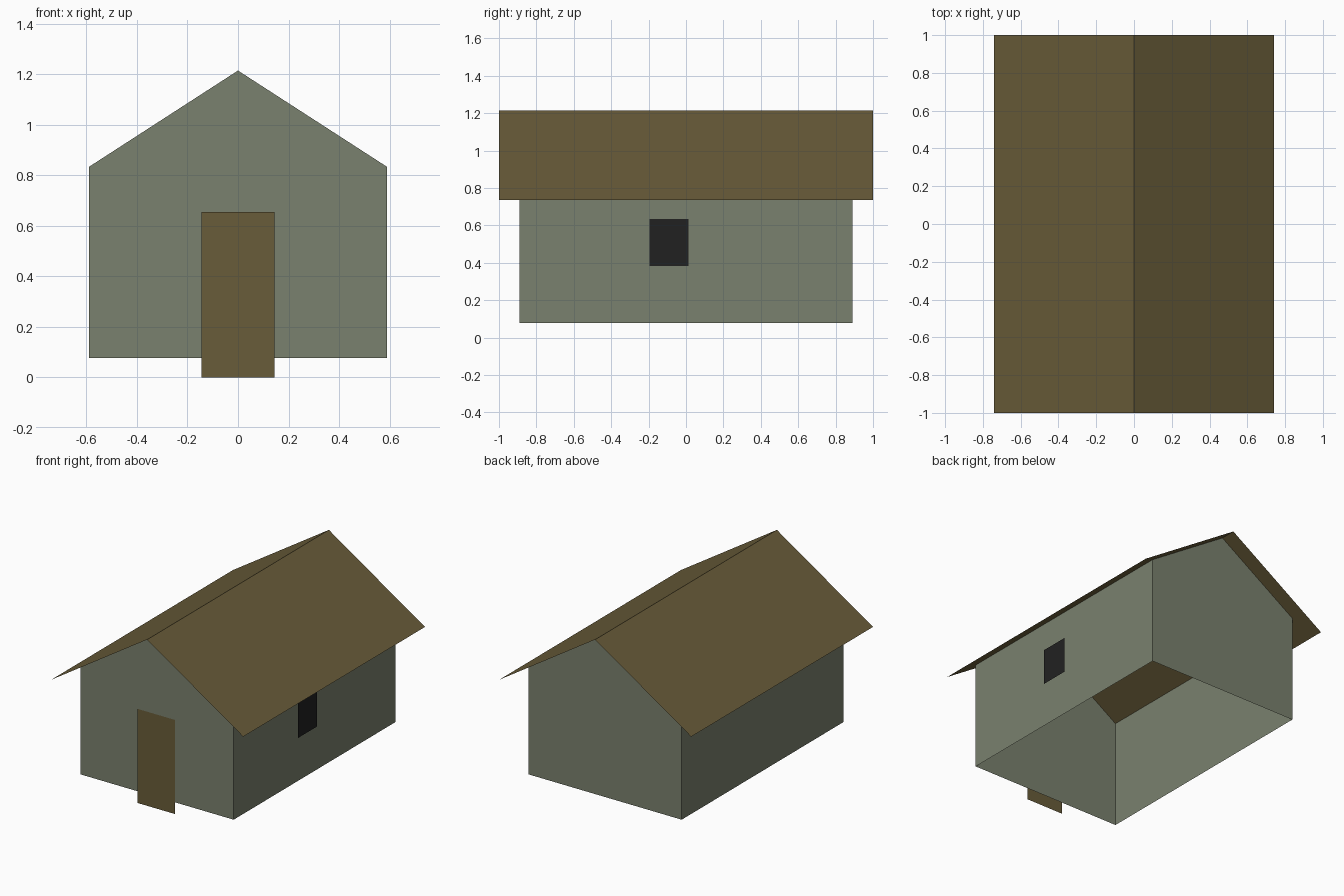
import bpy

cube = bpy.data.objects.get("Cube")
if cube:
    bpy.data.objects.remove(cube, do_unlink=True)

HALF_W, HALF_L, BASE = 0.59, 0.89, 0.077        # walls
ROOF_W, ROOF_L = 0.74, 1.0                      # roof overhang
RIDGE, EAVE = 1.215, 0.737
GAP = 0.008                                     # door and window stand-off


def material(name, colour):
    mat = bpy.data.materials.new(name)
    mat.use_nodes = True
    mat.diffuse_color = (*colour, 1)
    bsdf = next(n for n in mat.node_tree.nodes if n.type == 'BSDF_PRINCIPLED')
    bsdf.inputs["Base Color"].default_value = (*colour, 1)
    return mat


def add_mesh(name, verts, faces, mat):
    mesh = bpy.data.meshes.new(name)
    mesh.from_pydata(verts, [], faces)
    mesh.materials.append(mat)
    obj = bpy.data.objects.new(name, mesh)
    bpy.context.collection.objects.link(obj)
    return obj


wall_green = material("grey_green", (0.195, 0.220, 0.156))
wood_brown = material("brown", (0.141, 0.107, 0.041))
window_black = material("near_black", (0.0152, 0.0152, 0.0152))

# Walls: a gable outline at each end joined by two side walls, open below
wall_top = RIDGE - (RIDGE - EAVE) * HALF_W / ROOF_W
gable = [(-HALF_W, BASE), (HALF_W, BASE), (HALF_W, wall_top),
         (0, RIDGE), (-HALF_W, wall_top)]
n = len(gable)
verts = [(x, y, z) for y in (-HALF_L, HALF_L) for x, z in gable]
front = list(range(n))
back = [i + n for i in reversed(front)]
sides = [(a, a + n, b + n, b) for a, b in ((1, 2), (4, 0))]
add_mesh("walls", verts, [front, back, *sides], wall_green)

# Roof: two thin sheets meeting at the ridge
edge = [(-ROOF_W, EAVE), (0, RIDGE), (ROOF_W, EAVE)]
verts = [(x, y, z) for y in (-ROOF_L, ROOF_L) for x, z in edge]
add_mesh("roof", verts, [(0, 1, 4, 3), (1, 2, 5, 4)], wood_brown)

# Door: a flat panel on the front that reaches the ground
y = -HALF_L - GAP
add_mesh("door", [(-0.145, y, 0), (0.145, y, 0), (0.145, y, 0.655), (-0.145, y, 0.655)],
         [(0, 1, 2, 3)], wood_brown)

# Window: a flat panel on the +x wall
x = HALF_W + GAP
add_mesh("window", [(x, -0.195, 0.382), (x, 0.013, 0.382), (x, 0.013, 0.634), (x, -0.195, 0.634)],
         [(0, 1, 2, 3)], window_black)
